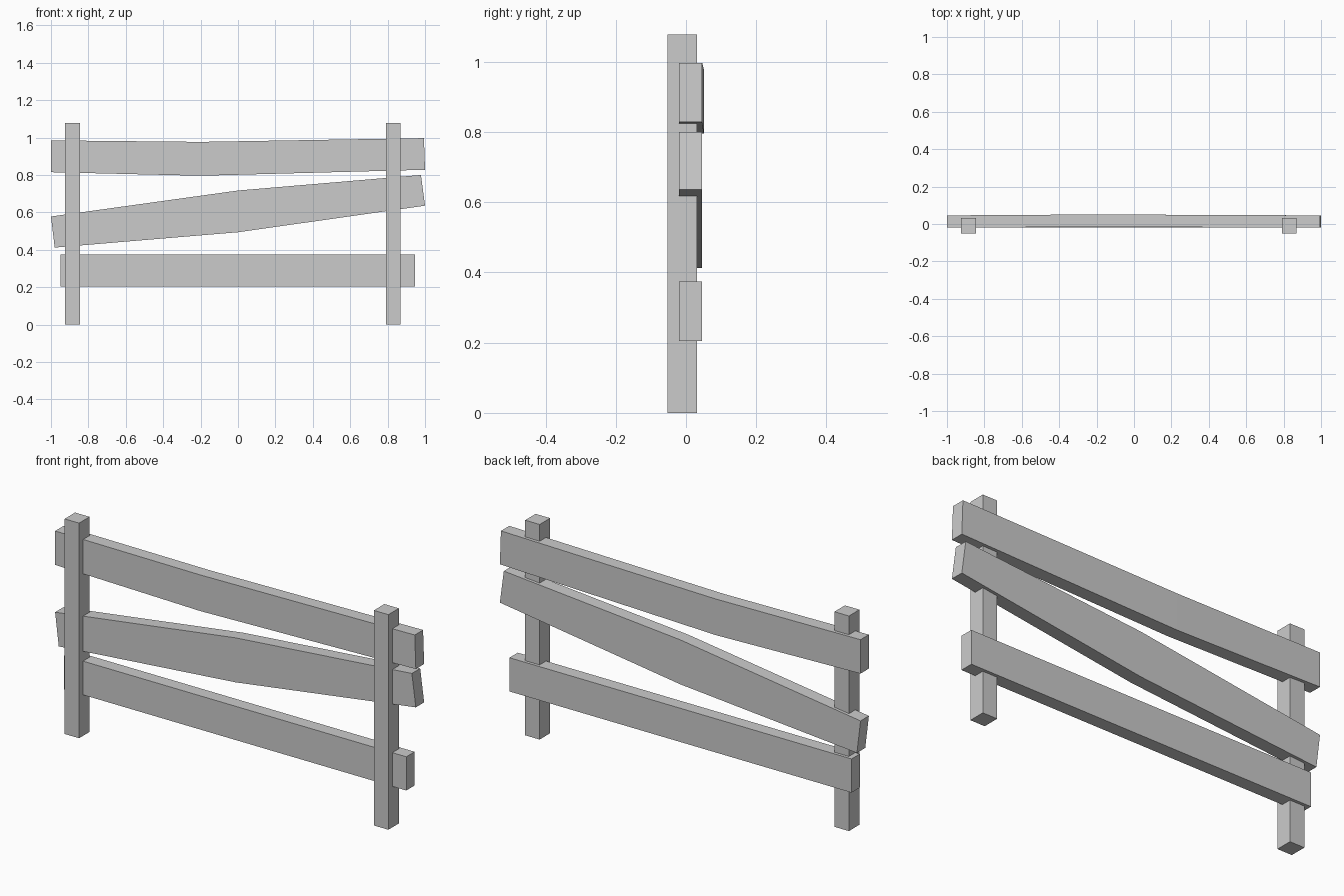
import bpy
import bmesh

cube = bpy.data.objects.get("Cube")
if cube:
    bpy.data.objects.remove(cube, do_unlink=True)

# Single weathered grey for the whole fence
grey = bpy.data.materials.new("weathered_grey")
grey.use_nodes = True
grey.diffuse_color = (0.6, 0.6, 0.6, 1)
grey.node_tree.nodes["Principled BSDF"].inputs["Base Color"].default_value = (0.6, 0.6, 0.6, 1)


def beam(name, sections):
    """Loft a four-sided beam through cross-sections of four corners each."""
    bm = bmesh.new()
    rings = [[bm.verts.new(p) for p in ring] for ring in sections]
    for a, b in zip(rings, rings[1:]):
        for i in range(4):
            j = (i + 1) % 4
            bm.faces.new((a[i], a[j], b[j], b[i]))
    bm.faces.new(rings[0])
    bm.faces.new(rings[-1])
    bmesh.ops.recalc_face_normals(bm, faces=bm.faces[:])
    mesh = bpy.data.meshes.new(name)
    bm.to_mesh(mesh)
    bm.free()
    mesh.materials.append(grey)
    obj = bpy.data.objects.new(name, mesh)
    bpy.context.collection.objects.link(obj)


def post(name, x):
    r = 0.04
    y0, y1 = -0.052, 0.031
    beam(name, [[(x - r, y0, z), (x + r, y0, z), (x + r, y1, z), (x - r, y1, z)]
                for z in (0, 1.078)])


def plank(name, stations):
    """Each station: bottom x, bottom z, top x, top z, backward bow."""
    y0, y1 = -0.02, 0.046
    beam(name, [[(bx, y0 + bow, bz), (bx, y1 + bow, bz), (tx, y1 + bow, tz), (tx, y0 + bow, tz)]
                for bx, bz, tx, tz, bow in stations])


# Upright posts
post("right_post", -0.885)
post("left_post", 0.83)

# Crooked rails
plank("bottom_rail", [(-0.95, 0.205, -0.95, 0.374, 0), (0.947, 0.205, 0.947, 0.374, 0)])
plank("middle_rail", [(-0.98, 0.412, -1.0, 0.578, 0),
                      (0, 0.494, 0, 0.717, 0),
                      (1.0, 0.636, 0.978, 0.80, 0)])
plank("top_rail", [(-1.0, 0.815, -1.0, 0.985, 0),
                   (-0.2, 0.796, -0.2, 0.977, 0.005),
                   (1.0, 0.828, 0.994, 0.997, 0)])
